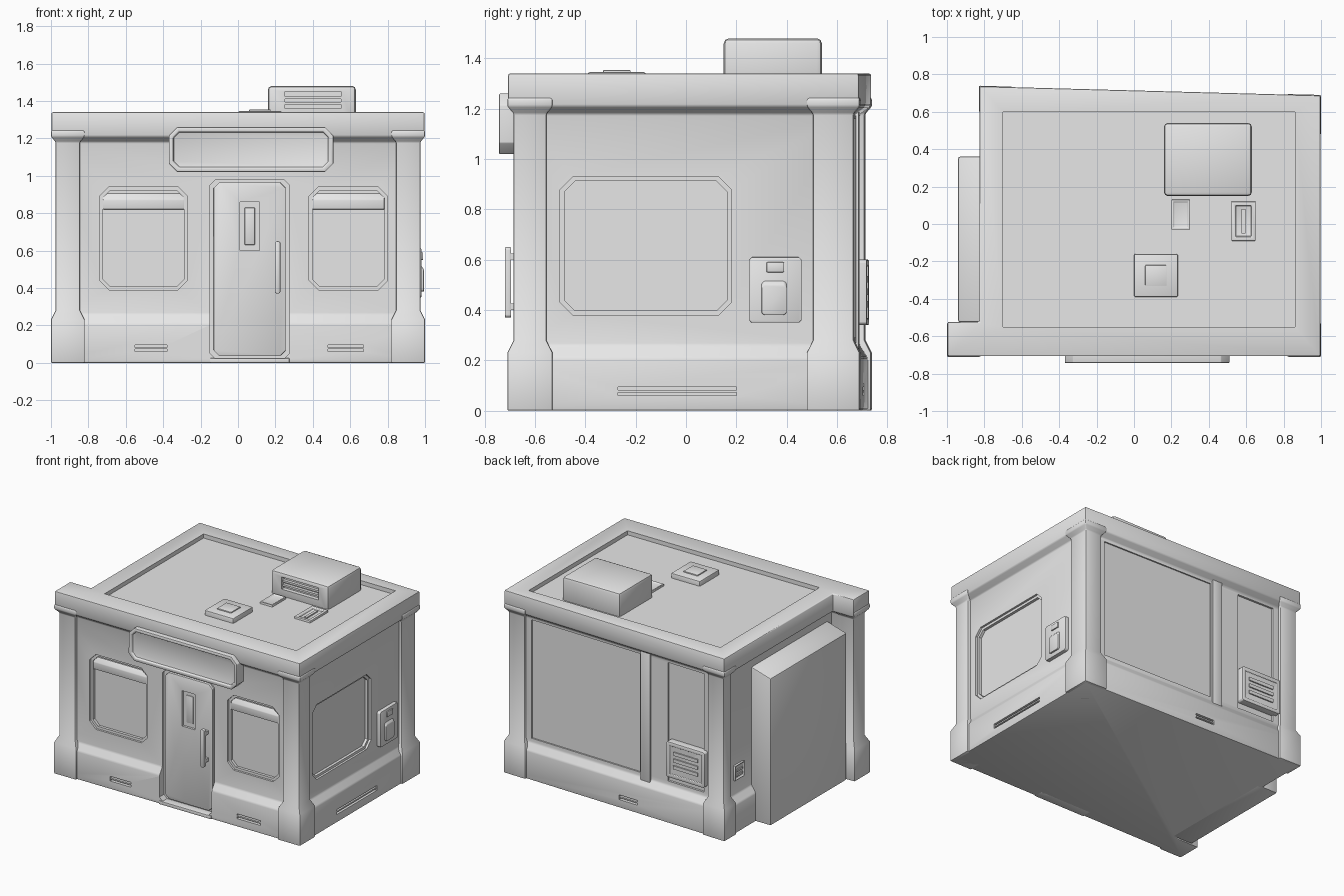
import bpy, bmesh
from mathutils import Vector

old = bpy.data.objects.get("Cube")
if old:
    bpy.data.objects.remove(old, do_unlink=True)

grey = bpy.data.materials.new("plain grey")
grey.use_nodes = True
COLOUR = (0.8, 0.8, 0.8, 1)
grey.diffuse_color = COLOUR
grey.node_tree.nodes["Principled BSDF"].inputs["Base Color"].default_value = COLOUR


def back_y(x):
    """The back wall runs slightly askew."""
    return 0.69 + (1 - x) * 0.027


# Each side maps across, up and outward distance to a point
SIDES = {
    "front": lambda u, v, d: (u, -0.71 - d, v),
    "back": lambda u, v, d: (u, back_y(u) + d, v),
    "right": lambda u, v, d: (1 + d, u, v),
    "left": lambda u, v, d: (-0.83 - d, u, v),
    "top": lambda u, v, d: (u, v, 1.34 + d),
}


def bake(ob):
    """Replace the mesh by its modified version."""
    dg = bpy.context.evaluated_depsgraph_get()
    mesh = bpy.data.meshes.new_from_object(ob.evaluated_get(dg))
    ob.modifiers.clear()
    ob.data = mesh


def smooth(ob):
    bpy.ops.object.select_all(action="DESELECT")
    ob.select_set(True)
    bpy.context.view_layer.objects.active = ob
    bpy.ops.object.shade_smooth_by_angle(angle=0.6)


def finish(name, bm, bevel):
    bmesh.ops.recalc_face_normals(bm, faces=bm.faces)
    mesh = bpy.data.meshes.new(name)
    bm.to_mesh(mesh)
    bm.free()
    mesh.materials.append(grey)
    ob = bpy.data.objects.new(name, mesh)
    bpy.context.collection.objects.link(ob)
    if bevel:
        mod = ob.modifiers.new("Bevel", "BEVEL")
        mod.width, mod.segments = bevel, 2
        bake(ob)
        smooth(ob)
    return ob


def skin(rings, inset=None):
    """Stack matching rings into a closed solid, with an optional sunk face."""
    bm = bmesh.new()
    rows = [[bm.verts.new(p) for p in ring] for ring in rings]
    n = len(rows[0])
    for a, b in zip(rows, rows[1:]):
        for i in range(n):
            j = (i + 1) % n
            bm.faces.new((a[i], a[j], b[j], b[i]))
    bm.faces.new(rows[0][::-1])
    cap = bm.faces.new(rows[-1])
    bmesh.ops.recalc_face_normals(bm, faces=bm.faces)
    if inset:
        bmesh.ops.inset_region(bm, faces=[cap], thickness=inset[0])
        bmesh.ops.inset_region(bm, faces=[cap], thickness=0.004, depth=-inset[1])
    return bm


def plate(name, side, u, v, d, chamfer=0, inset=None, bevel=0.004, slope=0):
    """A slab on one side; slope draws its outer face down from the top."""
    (a, b), (s, t), c = u, v, chamfer
    if c:
        pts = [(a + c, s), (b - c, s), (b, s + c), (b, t - c),
               (b - c, t), (a + c, t), (a, t - c), (a, s + c)]
    else:
        pts = [(a, s), (b, s), (b, t), (a, t)]
    put = SIDES[side]
    mid = (s + t) / 2
    rings = [[put(p, q, d[0]) for p, q in pts],
             [put(p, q - (slope if q > mid else 0), d[1]) for p, q in pts]]
    return finish(name, skin(rings, inset), bevel)


def cut(target, side, u, v, d, chamfer=0):
    tool = plate("cutter", side, u, v, d, chamfer, bevel=0)
    tool.hide_render = True
    mod = target.modifiers.new("Cut", "BOOLEAN")
    mod.object, mod.solver = tool, "EXACT"
    bake(target)
    bpy.data.objects.remove(tool, do_unlink=True)


def column(name, outline, profile, bevel=0.008):
    """Stack the outline at (height, inward offset) steps."""
    pts = [Vector(p) for p in outline]
    n = len(pts)
    norms = []
    for i in range(n):
        e = (pts[(i + 1) % n] - pts[i]).normalized()
        norms.append(Vector((e.y, -e.x)))
    rings = []
    for z, off in profile:
        ring = []
        for i in range(n):
            m, k = norms[i - 1], norms[i]
            p = pts[i] - (m + k) / (1 + m.dot(k)) * off
            ring.append((p.x, p.y, z))
        rings.append(ring)
    return finish(name, skin(rings), bevel)


# Building shell: plinth, wall and cornice
plan = [(-1, -0.71), (1, -0.71), (1, back_y(1)), (-0.83, back_y(-0.83)),
        (-0.83, -0.52), (-1, -0.52)]
shell = column("building_shell", plan, [(0, 0.012), (0.21, 0.012), (0.26, 0.045),
               (1.18, 0.045), (1.21, 0.003), (1.34, 0.003)])

# Corner pillars with stepped feet and heads
for name, x, y in (("front_right", -1, -0.71), ("front_left", 0.82, -0.71),
                   ("back_left", 0.82, 0.48), ("back_right", -0.83, 0.6)):
    w = x + 0.18
    far = -0.53 if y < 0 else None
    ring = [(x, y), (w, y), (w, far or back_y(w)), (x, far or back_y(x))]
    column(name + "_pillar", ring, [(0, 0), (0.23, 0), (0.28, 0.025), (1.18, 0.025),
           (1.21, 0), (1.24, 0), (1.25, 0.01)], 0.006)

# Recessed roof
cut(shell, "top", (-0.7, 0.86), (-0.55, 0.6), (-0.03, 0.1))

# Windows, each with a stepped rim and a rolled blind
WINDOWS = (("front_window_right", "front", -0.74, -0.27, 0.39, 0.94),
           ("front_window_left", "front", 0.38, 0.8, 0.39, 0.94),
           ("side_window", "right", -0.5, 0.18, 0.38, 0.93))
for name, side, a, b, s, t in WINDOWS:
    r = 0.018
    cut(shell, side, (a, b), (s, t), (-0.06, 0.1), 0.05)
    cut(shell, side, (a + r, b - r), (s + r, t - r), (-0.08, 0.1), 0.04)
    if side == "front":
        plate(name + "_blind", side, (a + r, b - r), (t - 0.12, t - r), (-0.09, -0.06), slope=0.05)

# Door in its opening, with sunk light, handle and step
cut(shell, "front", (-0.15, 0.275), (0.02, 0.98), (-0.065, 0.1), 0.03)
door = plate("door", "front", (-0.13, 0.255), (0.035, 0.965), (-0.08, -0.048), 0.03)
cut(door, "front", (0.01, 0.115), (0.6, 0.86), (-0.065, 0.1))
plate("door_glass", "front", (0.035, 0.09), (0.63, 0.83), (-0.08, -0.06))
plate("door_step", "front", (-0.15, 0.275), (0, 0.025), (-0.08, -0.006))
plate("door_handle", "front", (0.197, 0.227), (0.37, 0.65), (-0.015, 0.01), 0.008)
for z in (0.4, 0.6):
    plate("handle_mount", "front", (0.2, 0.224), (z, z + 0.025), (-0.06, 0), bevel=0)

# Sign board
plate("sign_board", "front", (-0.37, 0.51), (1.02, 1.26), (-0.06, 0.033), 0.045, (0.025, 0.014))

# Plinth vents: slots with a centre slat
for side, a, b in (("front", -0.55, -0.38), ("front", 0.48, 0.67),
                   ("right", -0.27, 0.2), ("back", -0.1, 0.05)):
    cut(shell, side, (a, b), (0.06, 0.095), (-0.035, 0.1))
    plate("vent_slat", side, (a, b), (0.073, 0.083), (-0.04, -0.014), bevel=0)

# Side meter box
plate("side_meter_box", "right", (0.25, 0.46), (0.35, 0.61), (-0.06, -0.018), 0.01)
plate("side_meter_cover", "right", (0.3, 0.4), (0.38, 0.53), (-0.03, -0.006), 0.01, slope=0.03)
plate("side_meter_dial", "right", (0.32, 0.39), (0.55, 0.59), (-0.03, -0.01))

# Back wall panels, post and service box
cut(shell, "back", (-0.1, 0.8), (0.29, 1.16), (-0.055, 0.1))
cut(shell, "back", (-0.63, -0.33), (0.29, 1.16), (-0.06, 0.1))
plate("back_post", "back", (-0.19, -0.11), (0.24, 1.19), (-0.06, -0.033))
plate("back_service_box", "back", (-0.66, -0.34), (0.34, 0.6), (-0.08, -0.008), 0.01, (0.03, 0.008))
for z in (0.41, 0.46, 0.51):
    plate("service_louvre", "back", (-0.6, -0.4), (z, z + 0.025), (-0.02, -0.007), bevel=0)

# Large slab on the other side with a sloped top, and a small vent beside it
plate("side_slab", "left", (-0.525, 0.36), (0, 1.13), (-0.06, 0.11), bevel=0.01, slope=0.05)
plate("side_vent", "left", (0.46, 0.57), (0.37, 0.48), (-0.06, -0.03), inset=(0.01, 0.008))
for z in (0.395, 0.43):
    plate("side_vent_slat", "left", (0.48, 0.55), (z, z + 0.015), (-0.05, -0.03), bevel=0)

# Roof cooling unit with a slatted grille
unit = plate("cooling_unit", "top", (0.16, 0.63), (0.15, 0.54), (-0.06, 0.14), bevel=0.02)
cut(unit, "front", (0.25, 0.55), (1.36, 1.45), (-0.89, -0.8))
for z in (1.38, 1.41):
    plate("grille_slat", "front", (0.25, 0.55), (z, z + 0.014), (-0.9, -0.868), bevel=0)

# Roof hatch and small vents
plate("roof_hatch", "top", (0, 0.235), (-0.39, -0.16), (-0.06, 0.006), bevel=0.008)
plate("hatch_lid", "top", (0.06, 0.175), (-0.33, -0.22), (0, 0.014))
plate("small_roof_vent", "top", (0.2, 0.3), (-0.03, 0.13), (-0.06, -0.015), inset=(0.015, 0.006))
plate("slotted_roof_vent", "top", (0.52, 0.65), (-0.09, 0.12), (-0.06, -0.015), inset=(0.03, 0.012))
plate("roof_vent_bar", "top", (0.575, 0.595), (-0.05, 0.08), (-0.04, -0.018), bevel=0)

for ob in (shell, door, unit):
    smooth(ob)
